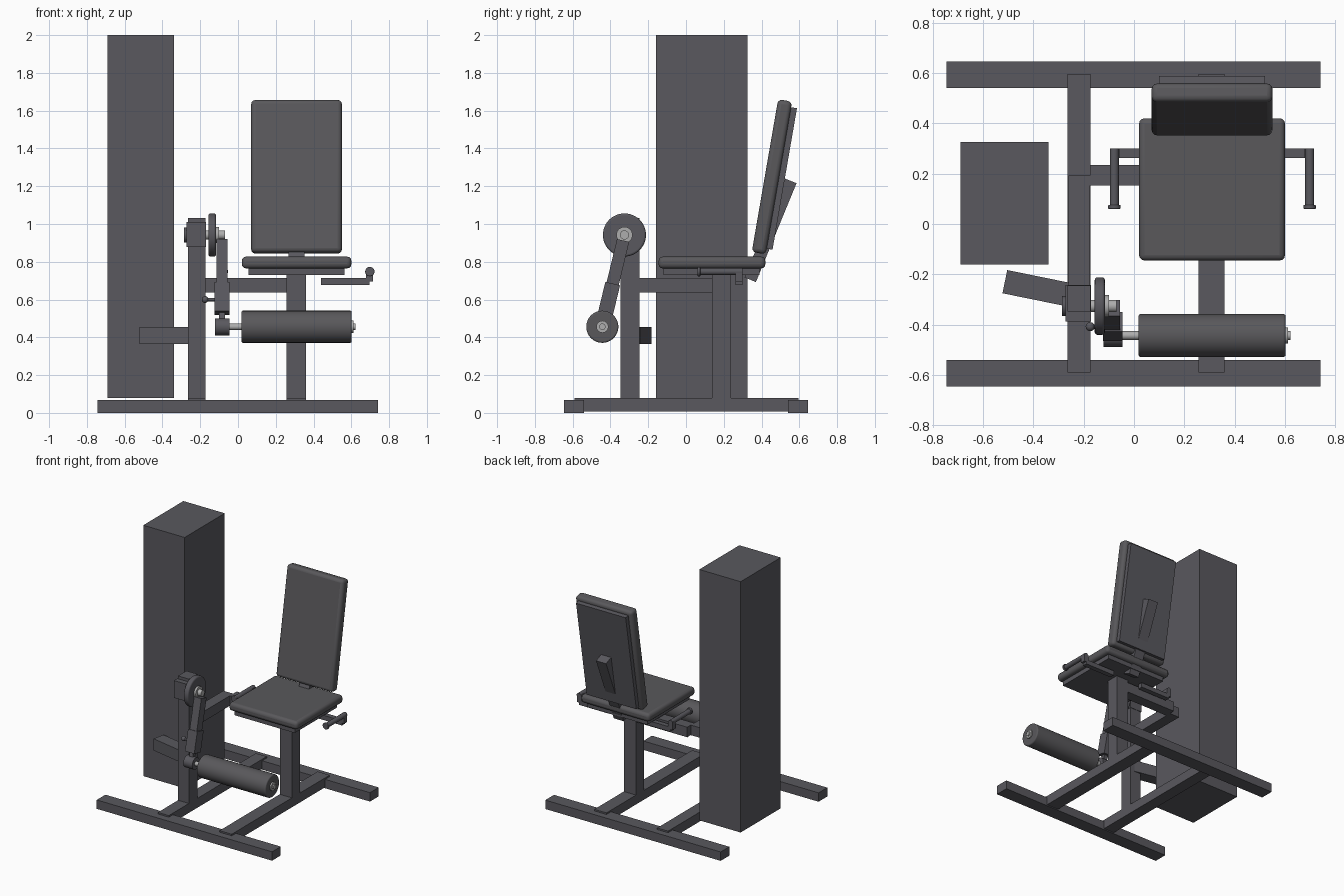
import bpy, math
from mathutils import Vector

if "Cube" in bpy.data.objects:
    bpy.data.objects.remove(bpy.data.objects["Cube"])


def material(name, rgb):
    m = bpy.data.materials.new(name)
    m.diffuse_color = (*rgb, 1)
    m.use_nodes = True
    m.node_tree.nodes["Principled BSDF"].inputs["Base Color"].default_value = m.diffuse_color
    return m


FRAME = material("dark grey steel", (0.10, 0.098, 0.112))
PAD = material("dark grey padding", (0.10, 0.098, 0.105))
METAL = material("light bare metal", (0.42, 0.42, 0.42))


def finish(ob, name, mat, bevel=0, segments=3):
    ob.name = name
    ob.data.materials.append(mat)
    if bevel:
        b = ob.modifiers.new("rounded edges", 'BEVEL')
        b.width, b.segments = bevel, segments
        b.limit_method = 'ANGLE'
    return ob


def box(name, x, y, z, mat=FRAME, rot=(0, 0, 0), bevel=0):
    """Box from its ranges, turned about its own centre (degrees)."""
    spans = (x, y, z)
    bpy.ops.mesh.primitive_cube_add(
        size=1, location=[(a + b) / 2 for a, b in spans])
    ob = bpy.context.object
    ob.scale = [b - a for a, b in spans]
    bpy.ops.object.transform_apply(location=False, rotation=False, scale=True)
    ob.rotation_euler = [math.radians(r) for r in rot]
    if bevel:
        bpy.ops.object.shade_smooth_by_angle()
    return finish(ob, name, mat, bevel)


def bar(name, start, end, width, depth, mat=FRAME):
    """Rectangular bar between two points in the same x plane."""
    a, b = Vector(start), Vector(end)
    d, c = b - a, (a + b) / 2
    h = d.length / 2
    tilt = math.degrees(math.atan2(-d.y, d.z))
    return box(name, (c.x - width / 2, c.x + width / 2),
               (c.y - depth / 2, c.y + depth / 2), (c.z - h, c.z + h),
               mat, (tilt, 0, 0))


def rod(name, start, end, radius, mat=FRAME, bevel=0, sides=32):
    a, b = Vector(start), Vector(end)
    bpy.ops.mesh.primitive_cylinder_add(
        vertices=sides, radius=radius, depth=(b - a).length,
        location=(a + b) / 2)
    ob = bpy.context.object
    ob.rotation_euler = (b - a).to_track_quat('Z', 'Y').to_euler()
    bpy.ops.object.shade_smooth_by_angle()
    return finish(ob, name, mat, bevel)


def ball(name, centre, radius, mat=FRAME):
    bpy.ops.mesh.primitive_uv_sphere_add(
        segments=20, ring_count=12, radius=radius, location=centre)
    bpy.ops.object.shade_smooth()
    return finish(bpy.context.object, name, mat)


# Weight tower and base frame
box("weight_tower", (-0.69, -0.34), (-0.16, 0.325), (0.08, 2.0))
box("front_foot", (-0.745, 0.74), (-0.645, -0.54), (0, 0.068))
box("rear_foot", (-0.745, 0.74), (0.54, 0.645), (0, 0.068))
box("left_rail", (-0.265, -0.173), (-0.59, 0.595), (0.008, 0.08))
box("right_rail", (0.257, 0.36), (-0.59, 0.595), (0.008, 0.08))

# Uprights and connecting beams
box("pivot_post", (-0.265, -0.173), (-0.347, -0.245), (0.08, 1.032))
box("seat_post", (0.257, 0.36), (0.138, 0.238), (0.08, 0.73))
box("side_beam", (-0.26, -0.175), (-0.245, 0.192), (0.637, 0.714))
box("cross_beam", (-0.175, 0.257), (0.152, 0.235), (0.637, 0.714))
box("tower_link", (-0.516, -0.216), (-0.306, -0.212), (0.365, 0.455),
    rot=(0, 0, -11.5))

# Seat and backrest
box("seat_cushion", (0.02, 0.6), (-0.145, 0.42), (0.765, 0.827), PAD,
    bevel=0.022)
box("seat_plate", (0.055, 0.565), (-0.12, 0.39), (0.73, 0.766))
box("back_cushion", (0.07, 0.55), (0.4175, 0.4925), (0.84, 1.66), PAD,
    rot=(-9.8, 0, 0), bevel=0.022)
box("back_plate", (0.10, 0.52), (0.491, 0.523), (0.861, 1.621),
    rot=(-9.8, 0, 0))
bar("back_bracket", (0.31, 0.34, 0.705), (0.31, 0.555, 1.228), 0.085, 0.065)

# Hand grips, mirrored about the seat centre line
SEAT_X = 0.31
for side, s in (("right", 1), ("left", -1)):
    def at(d):
        return SEAT_X + s * d

    def span(a, b):
        return tuple(sorted((at(a), at(b))))

    box(side + "_grip_bar", span(0.13, 0.387), (0.262, 0.3), (0.677, 0.713))
    box(side + "_grip_riser", span(0.367, 0.405), (0.262, 0.3),
        (0.695, 0.755))
    rod(side + "_hand_grip", (at(0.388), 0.3, 0.748),
        (at(0.388), 0.068, 0.748), 0.018, sides=20)
    rod(side + "_grip_end", (at(0.388), 0.076, 0.748),
        (at(0.388), 0.06, 0.748), 0.025, bevel=0.004, sides=20)

# Pivot bearing, cam disc and shaft
PY, PZ = -0.326, 0.942
box("bearing_block", (-0.272, -0.17), (-0.387, -0.242), (0.878, 1.01))
rod("bearing_cap", (-0.287, PY, PZ), (-0.265, PY, PZ), 0.04)
rod("pivot_shaft", (-0.2, PY, PZ), (-0.07, PY, PZ), 0.024, METAL)
rod("shaft_collar", (-0.118, PY, PZ), (-0.1, PY, PZ), 0.043, METAL)
rod("cam_disc", (-0.156, PY, PZ), (-0.116, PY, PZ), 0.114, bevel=0.01,
    sides=48)

# Swing arm with telescoping sleeve
RY, RZ = -0.443, 0.456


def along(t, x=-0.085):
    return (x, PY + (RY - PY) * t, PZ + (RZ - PZ) * t)


bar("swing_arm", along(0.06), along(0.84), 0.06, 0.066)
bar("arm_sleeve", along(0.53), along(0.85), 0.078, 0.08)
bar("arm_stem", along(0.8), along(0.97), 0.03, 0.03)
rod("adjuster_pin", (-0.17, -0.408, 0.6), (-0.11, -0.408, 0.6), 0.009)
ball("adjuster_knob", (-0.174, -0.408, 0.6), 0.018)

# Leg roller
rod("roller_hub", (-0.122, RY, RZ), (-0.046, RY, RZ), 0.045)
rod("roller_axle", (-0.06, RY, RZ), (0.622, RY, RZ), 0.017, METAL)
rod("leg_roller", (0.018, RY, RZ), (0.602, RY, RZ), 0.085, PAD,
    bevel=0.008, sides=48)
rod("roller_cap", (0.6, RY, RZ), (0.612, RY, RZ), 0.032, METAL)
